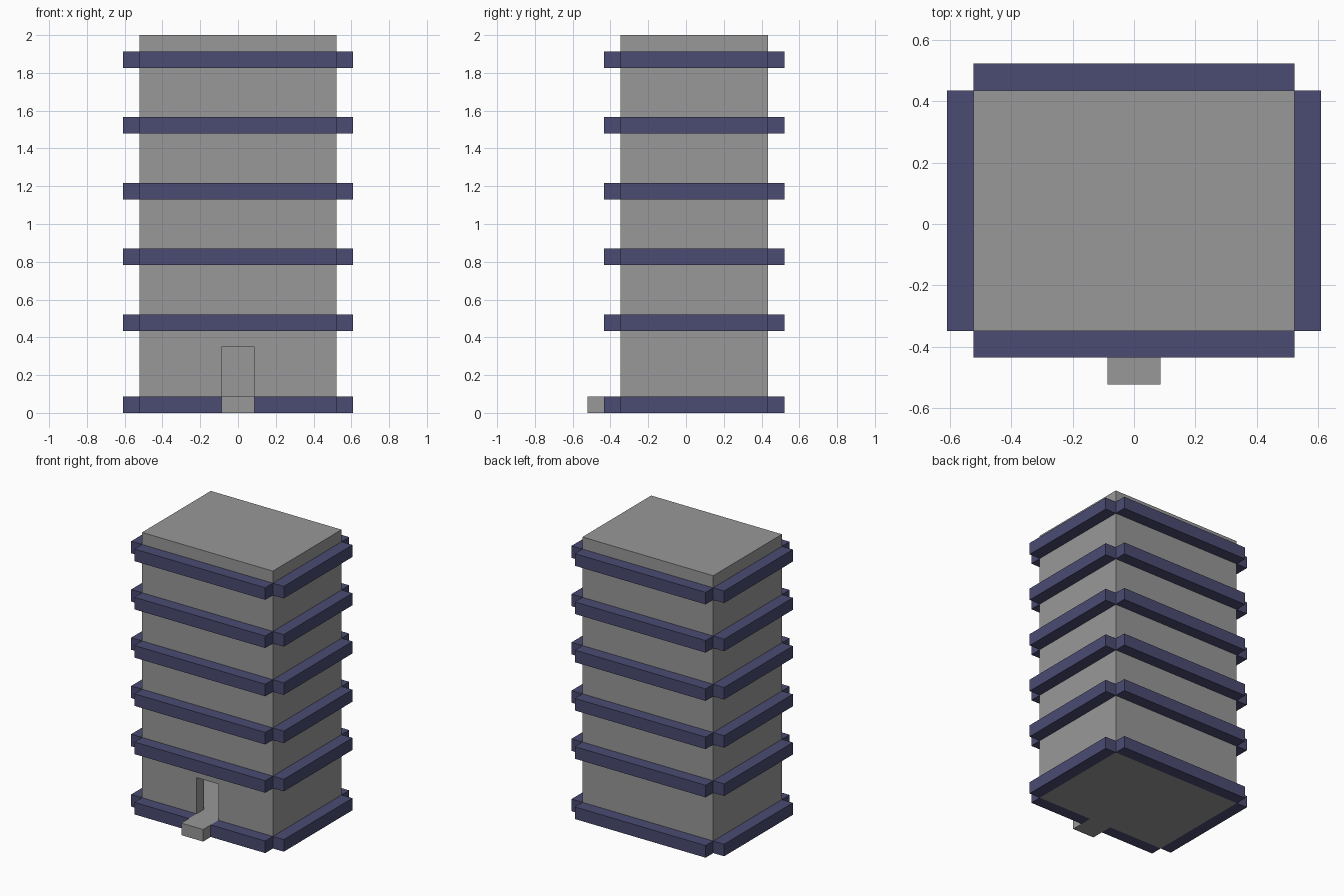
import bpy
import bmesh
from mathutils import Vector

default = bpy.data.objects.get("Cube")
if default:
    bpy.data.objects.remove(default, do_unlink=True)

U = 2 / 23  # building module: the tower is 23 modules tall


def make_material(name, rgb):
    mat = bpy.data.materials.new(name)
    mat.use_nodes = True
    mat.diffuse_color = (*rgb, 1)
    mat.node_tree.nodes["Principled BSDF"].inputs["Base Color"].default_value = (*rgb, 1)
    return mat


grey = make_material("concrete grey", (0.314, 0.314, 0.314))
blue = make_material("slate blue", (0.069, 0.069, 0.168))


def box(name, x, y, z, mat):
    """Box spanning the given (low, high) ranges in modules."""
    lo = Vector((x[0], y[0], z[0])) * U
    hi = Vector((x[1], y[1], z[1])) * U
    bm = bmesh.new()
    bmesh.ops.create_cube(bm, size=1)
    for v in bm.verts:
        v.co = [hi[i] if v.co[i] > 0 else lo[i] for i in range(3)]
    mesh = bpy.data.meshes.new(name)
    bm.to_mesh(mesh)
    bm.free()
    mesh.materials.append(mat)
    obj = bpy.data.objects.new(name, mesh)
    bpy.context.collection.objects.link(obj)
    return obj


def cut(target, cutter):
    """Subtract the cutter from the target and discard it."""
    cutter.hide_render = True
    mod = target.modifiers.new("cut", "BOOLEAN")
    mod.operation = "DIFFERENCE"
    mod.solver = "EXACT"
    mod.object = cutter
    bpy.context.view_layer.objects.active = target
    bpy.ops.object.modifier_apply(modifier=mod.name)
    bpy.data.objects.remove(cutter, do_unlink=True)


# Tower with an open doorway leading into a ground floor room
tower = box("tower", (-6, 6), (-4, 5), (0, 23), grey)
cut(tower, box("room_cutter", (-5, 5), (-3, 4), (1, 5), grey))
cut(tower, box("doorway_cutter", (-1, 1), (-5, -2), (1, 4), grey))

# Entrance step
box("entrance_step", (-1, 1), (-6, -4), (0, 1), grey)

# Ledges around every storey; the lowest front one is split by the step
for level in range(6):
    z = (4 * level + (1 if level else 0), 4 * level + (2 if level else 1))
    n = level + 1
    box(f"left_ledge_{n}", (6, 7), (-4, 5), z, blue)
    box(f"right_ledge_{n}", (-7, -6), (-4, 5), z, blue)
    box(f"back_ledge_{n}", (-6, 6), (5, 6), z, blue)
    if level:
        box(f"front_ledge_{n}", (-6, 6), (-5, -4), z, blue)
    else:
        box("front_ledge_1_left", (1, 6), (-5, -4), z, blue)
        box("front_ledge_1_right", (-6, -1), (-5, -4), z, blue)
